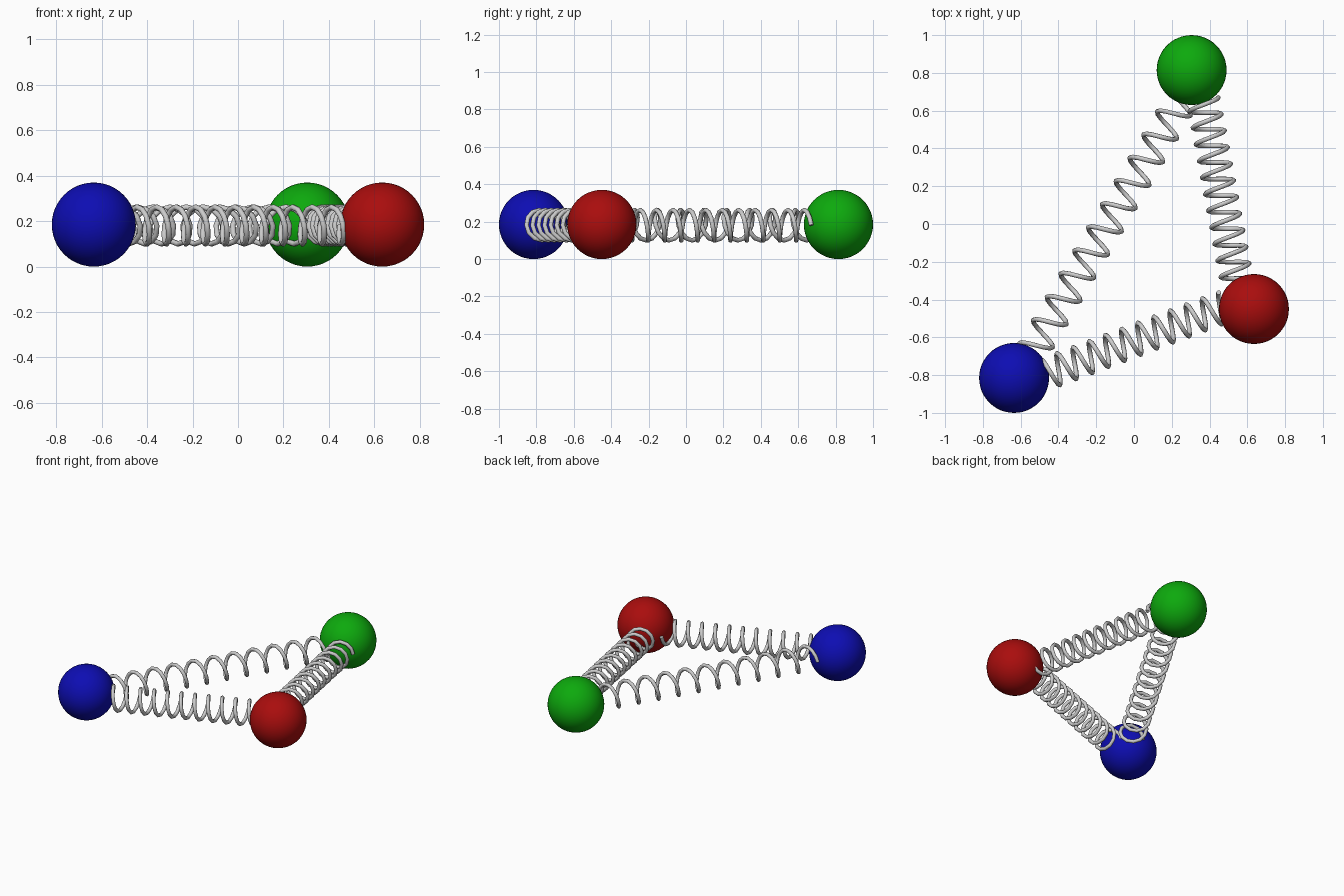
import bpy, math
from mathutils import Vector

if "Cube" in bpy.data.objects:
    bpy.data.objects.remove(bpy.data.objects["Cube"])

def material(name, rgb):
    m = bpy.data.materials.new(name)
    m.diffuse_color = (*rgb, 1)
    m.use_nodes = True
    m.node_tree.nodes["Principled BSDF"].inputs["Base Color"].default_value = m.diffuse_color
    return m

steel = material("light_grey", (0.6, 0.6, 0.6))
R = 0.185          # ball radius
COIL, WIRE = 0.081, 0.0125
TURNS, STEPS = 11, 12

# Three balls at the corners of a triangle
def ball(name, x, y, mat):
    bpy.ops.mesh.primitive_uv_sphere_add(segments=48, ring_count=24, radius=R, location=(x, y, R))
    ob = bpy.context.object
    ob.name = name
    ob.data.materials.append(mat)
    bpy.ops.object.shade_smooth()

ball("blue_ball", -0.635, -0.815, material("blue", (0.004, 0.004, 0.45)))
ball("red_ball", 0.635, -0.45, material("red", (0.4, 0.004, 0.004)))
ball("green_ball", 0.305, 0.815, material("green", (0.004, 0.4, 0.004)))

# Right-handed coil from a to b, starting on the left of its travel
def spring(name, a, b):
    a, b = Vector((*a, 0.181)), Vector((*b, 0.181))
    d = (b - a).normalized()
    up = Vector((0, 0, 1))
    left = up.cross(d)
    cu = bpy.data.curves.new(name, 'CURVE')
    cu.dimensions = '3D'
    cu.bevel_depth = WIRE
    cu.bevel_resolution = 2
    cu.use_fill_caps = True
    sp = cu.splines.new('POLY')
    n = TURNS * STEPS
    sp.points.add(n)
    for i in range(n + 1):
        t = 2 * math.pi * i / STEPS
        p = a.lerp(b, i / n) + COIL * (left * math.cos(t) + up * math.sin(t))
        sp.points[i].co = (*p, 1)
    sp.use_smooth = True
    cu.materials.append(steel)
    ob = bpy.data.objects.new(name, cu)
    bpy.context.collection.objects.link(ob)

# Springs joining each pair of balls
spring("blue_green_spring", (-0.537, -0.673), (0.266, 0.677))
spring("green_red_spring", (0.367, 0.655), (0.547, -0.311))
spring("blue_red_spring", (-0.464, -0.793), (0.477, -0.438))
